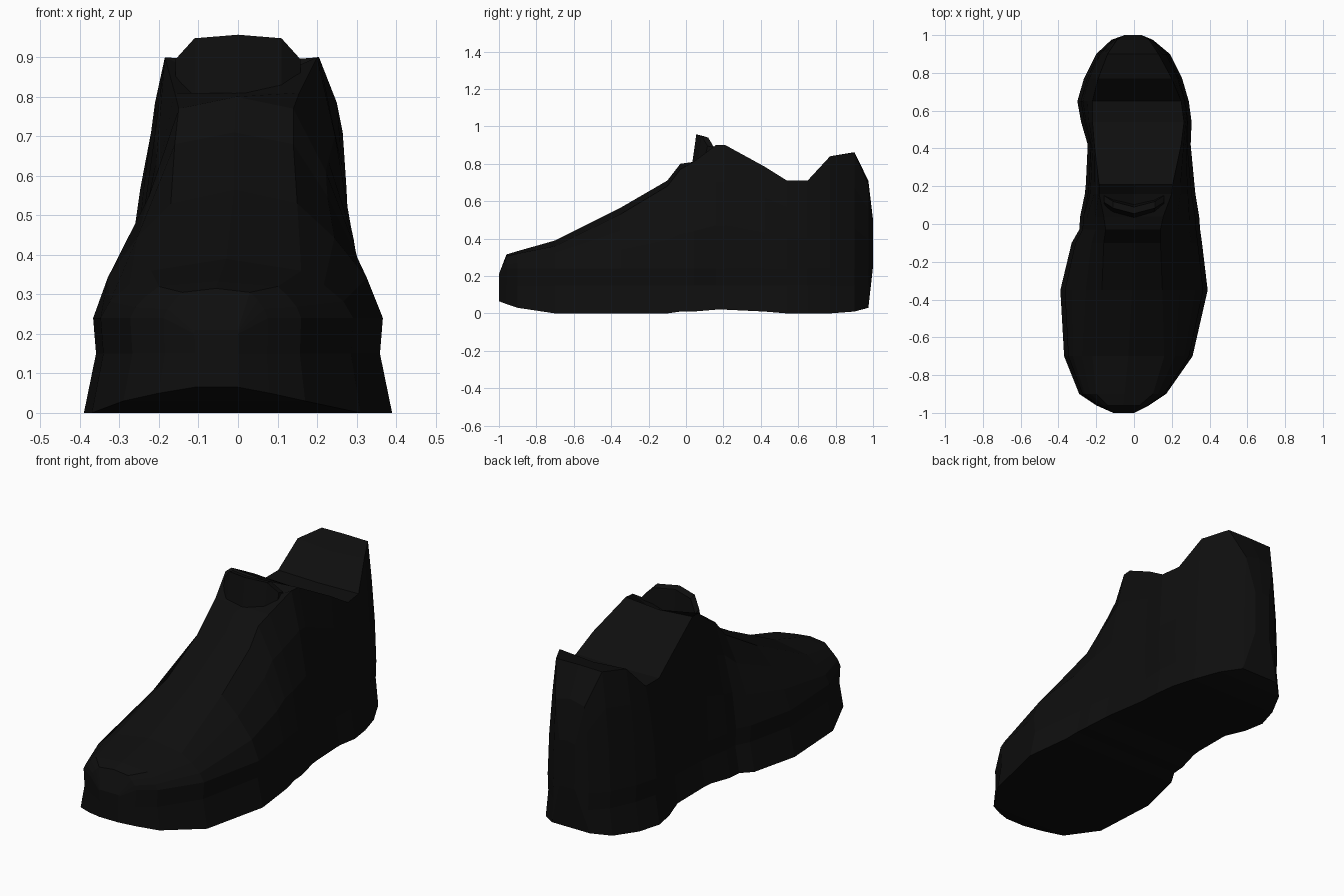
import bpy, bmesh

if "Cube" in bpy.data.objects:
    bpy.data.objects.remove(bpy.data.objects["Cube"])

black = bpy.data.materials.new("black")
black.diffuse_color = (0.0045, 0.0045, 0.0045, 1)
black.use_nodes = True
black.node_tree.nodes["Principled BSDF"].inputs["Base Color"].default_value = black.diffuse_color

# Stations from toe to heel:
# y, bottom z, sole left x, sole right x, top edge left x, top edge right x, edge z, centre z
STATIONS = [
    (-1.0, .065, -.11, .00, -.11, .00, .21, .21),
    (-.96, .05, -.20, .08, -.14, .03, .305, .315),
    (-.90, .03, -.29, .17, -.20, .10, .32, .333),
    (-.70, 0, -.37, .31, -.22, .16, .36, .39),
    (-.35, 0, -.39, .39, -.17, .15, .53, .565),
    (-.10, 0, -.33, .36, -.16, .14, .68, .71),
    (-.03, .01, -.29, .35, -.15, .14, .77, .80),
    (.04, .01, -.285, .345, -.16, .155, .81, .81),
    (.16, .02, -.26, .325, -.185, .20, .90, .81),
    (.21, .02, -.255, .32, -.185, .205, .90, .885),
    (.42, .01, -.245, .30, -.21, .25, .785, .775),
    (.54, 0, -.28, .305, -.22, .265, .71, .705),
    (.65, 0, -.30, .29, -.22, .25, .71, .705),
    (.77, 0, -.265, .255, -.19, .20, .84, .825),
    (.90, .01, -.20, .19, -.14, .13, .86, .862),
    (.975, .03, -.12, .10, -.09, .08, .69, .71),
    (1.0, .25, -.05, .04, -.05, .04, .49, .50),
]


def levels(s):
    zb, ze = s[1], s[6]
    z1 = min(max(.15, zb + .02), ze - .02)
    z2 = min(max(.24, zb + .04), ze - .01)
    return z1, z2


def sole_section(s):
    """Open-topped section: left lip, down, across, right lip."""
    y, zb, bl, br = s[:4]
    z1, z2 = levels(s)
    k = 1 if abs(y) > .99 else .94
    return [(bl * k, y, z2), (bl * k * .98, y, z1), (bl, y, zb),
            (br, y, zb), (br * k * .98, y, z1), (br * k, y, z2)]


def upper_section(s):
    """Bulging wall from the sole lip to the top edge, on both sides."""
    y, zb, bl, br, tl, tr, ze, zc = s
    z2 = levels(s)[1]
    k = 1 if abs(y) > .99 else .94

    def wall(b, t):
        return [(b * k + (t - b * k) * f ** 1.6, y, z2 + (ze - z2) * f)
                for f in (0, .35, .7, 1)]
    return wall(bl, tl) + [((tl + tr) / 2, y, zc)] + wall(br, tr)[::-1]


def finish(name, bm):
    bmesh.ops.remove_doubles(bm, verts=bm.verts, dist=.0005)
    bmesh.ops.recalc_face_normals(bm, faces=bm.faces)
    me = bpy.data.meshes.new(name)
    bm.to_mesh(me)
    bm.free()
    me.materials.append(black)
    ob = bpy.data.objects.new(name, me)
    bpy.context.collection.objects.link(ob)
    return ob


def loft(name, sections):
    bm = bmesh.new()
    rings = [[bm.verts.new(p) for p in sec] for sec in sections]
    n = len(rings[0])
    for a, b in zip(rings, rings[1:]):
        for i in range(n):  # last strip closes the hidden seam
            j = (i + 1) % n
            bm.faces.new((a[i], a[j], b[j], b[i]))
    bm.faces.new(rings[0])
    bm.faces.new(rings[-1])
    return finish(name, bm)


# Sole and the closed upper
loft("sole", [sole_section(s) for s in STATIONS])
loft("upper", [upper_section(s) for s in STATIONS])

# Tongue: a curved, thick plate standing in the throat
tongue = []
for x, top in ((-.158, .895), (-.11, .948), (0, .957), (.11, .948), (.158, .895)):
    y = .055 + 2.4 * x * x
    tongue.append([(x, y - .025, .78), (x, y, top), (x, y + .035, top - .008), (x, y + .05, .78)])
loft("tongue", tongue)
